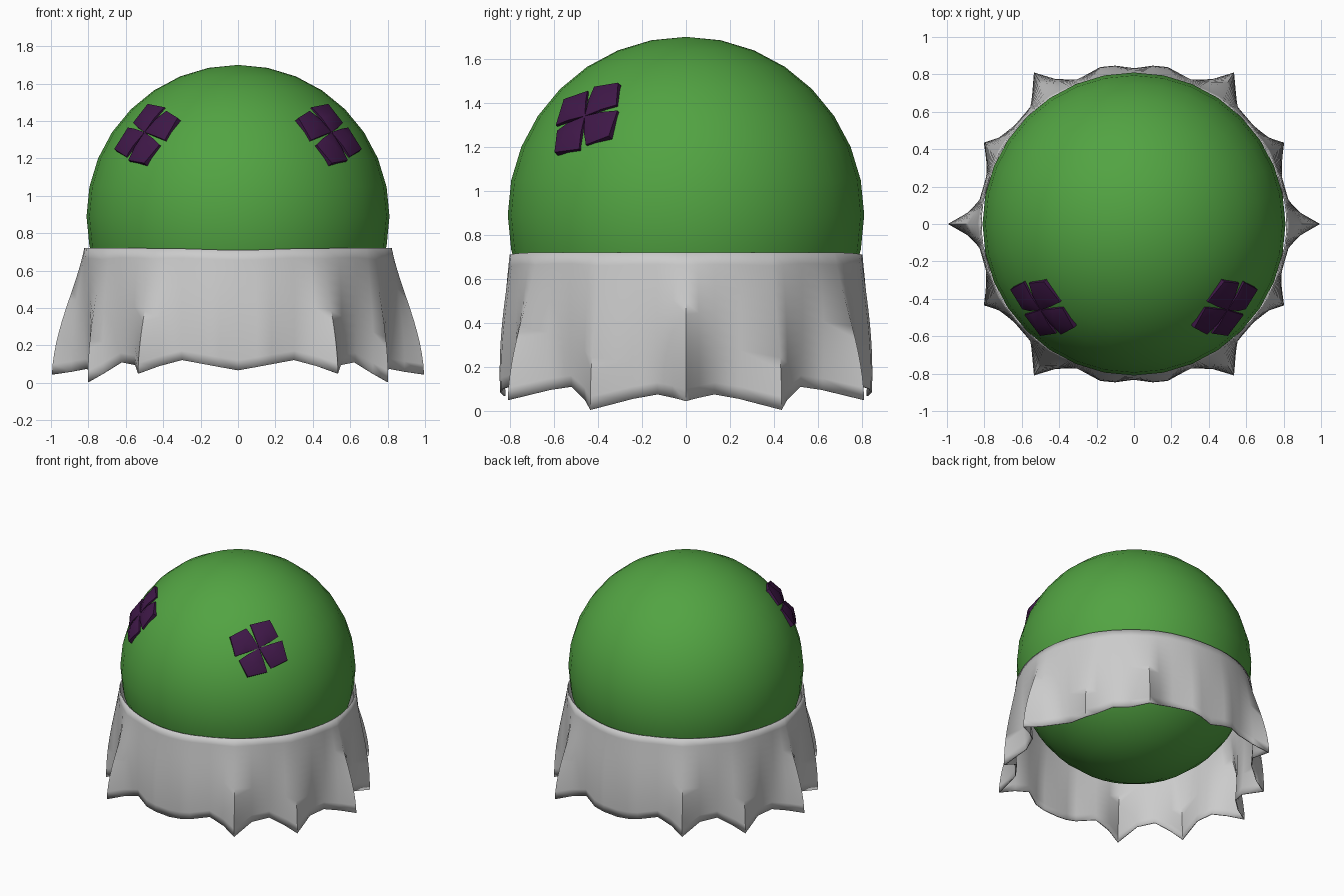
import bpy, bmesh, math
from mathutils import Vector

if "Cube" in bpy.data.objects:
    bpy.data.objects.remove(bpy.data.objects["Cube"])

CENTRE = Vector((0, 0, 0.89))


def material(name, rgb):
    m = bpy.data.materials.new(name)
    m.diffuse_color = (*rgb, 1)
    m.use_nodes = True
    m.node_tree.nodes["Principled BSDF"].inputs["Base Color"].default_value = m.diffuse_color
    return m


def make_object(name, bm, mat=None, angle=60):
    bmesh.ops.recalc_face_normals(bm, faces=bm.faces)
    me = bpy.data.meshes.new(name)
    bm.to_mesh(me)
    bm.free()
    ob = bpy.data.objects.new(name, me)
    bpy.context.collection.objects.link(ob)
    if mat:
        me.materials.append(mat)
    bpy.ops.object.select_all(action='DESELECT')
    bpy.context.view_layer.objects.active = ob
    ob.select_set(True)
    bpy.ops.object.shade_smooth_by_angle(angle=math.radians(angle))
    return ob


# round green body
bm = bmesh.new()
bmesh.ops.create_uvsphere(bm, u_segments=32, v_segments=16, radius=0.81)
bmesh.ops.translate(bm, verts=bm.verts, vec=CENTRE)
make_object("body", bm, material("green", (0.085, 0.37, 0.055)))

# draped cloth skirt: hem of one quarter, mirrored all round
quarter = [(0.995, 0, 0.045), (0.89, 0.06, 0.06), (0.81, 0.13, 0.075),
           (0.772, 0.24, 0.055), (0.803, 0.435, 0.005), (0.72, 0.46, 0.05),
           (0.625, 0.52, 0.11), (0.55, 0.62, 0.095), (0.535, 0.81, 0.05),
           (0.42, 0.775, 0.09), (0.30, 0.767, 0.122), (0.18, 0.838, 0.10),
           (0.10, 0.845, 0.085), (0, 0.828, 0.067)]
half = quarter + [(-x, y, z) for x, y, z in quarter[-2::-1]]
hem = half + [(x, -y, z) for x, y, z in half[-2:0:-1]]
ROWS = 12
bm = bmesh.new()
rows = []
for i in range(ROWS + 1):
    t = i / ROWS
    f = 0.5 * t + 0.5 * t * t * (3 - 2 * t)
    row = []
    for x, y, z in hem:
        a = math.atan2(y, x)
        r = 0.802 + 0.02 * math.cos(a) ** 2
        # cloth swells over the body between rim and hem
        swell = 1 + 0.018 * math.sin(math.pi * t)
        top = Vector((r * math.cos(a), r * math.sin(a), 0.72 - 0.01 * abs(math.sin(a)) ** 20))
        p = Vector((top.x + (x - top.x) * f, top.y + (y - top.y) * f, 0))
        p *= swell
        p.z = top.z + (z - top.z) * t
        row.append(bm.verts.new(p))
    rows.append(row)
n = len(hem)
for a, b in zip(rows, rows[1:]):
    for j in range(n):
        k = (j + 1) % n
        bm.faces.new((a[j], a[k], b[k], b[j]))
skirt = make_object("cloth_skirt", bm)
mod = skirt.modifiers.new("thickness", 'SOLIDIFY')
mod.thickness = 0.008
mod.offset = -1

# four-petalled flower eyes lying on the body
purple = material("purple", (0.05, 0.009, 0.065))
normal = Vector((0.505, -0.465, 0.455)).normalized()
across = Vector((0, 0, 1)).cross(normal).normalized()
up = normal.cross(across)


def flower(name, side):
    bm = bmesh.new()

    def vert(x, y, h):
        p = CENTRE + across * x + up * y + normal * h
        return bm.verts.new((p.x * side, p.y, p.z))

    for q in range(4):
        c, s = math.cos(q * math.pi / 2), math.sin(q * math.pi / 2)

        def pt(x, y, h):
            return vert(c * x - s * y, s * x + c * y, h)

        outline = [(0, 0), (0.085, 0.037), (0.147, 0.07), (0.10, 0.19),
                   (-0.04, 0.17), (-0.022, 0.09)]
        heights = [0.815, 0.815, 0.80, 0.803, 0.80, 0.815]
        upper = [pt(x, y, h) for (x, y), h in zip(outline, heights)]
        lower = [pt(x, y, 0.77) for x, y in outline]
        ridge = pt(0.045, 0.10, 0.837)
        m = len(outline)
        for j in range(m):
            k = (j + 1) % m
            bm.faces.new((upper[j], upper[k], ridge))
            bm.faces.new((upper[k], upper[j], lower[j], lower[k]))
        bm.faces.new(lower)
    make_object(name, bm, purple, 40)


flower("right_flower_eye", 1)
flower("left_flower_eye", -1)
